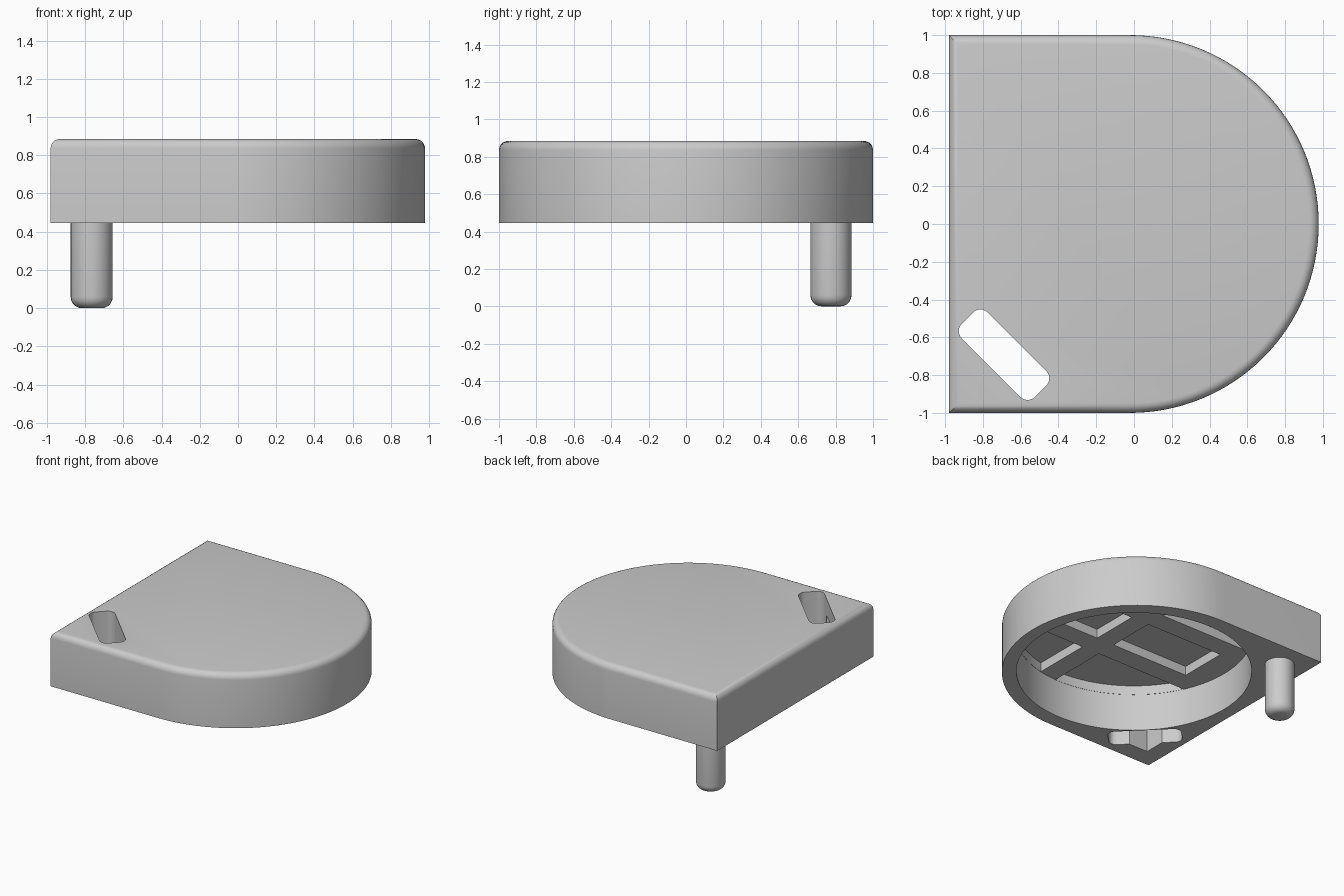
import bpy, bmesh, math
from mathutils import Vector

default = bpy.data.objects.get("Cube")
if default:
    bpy.data.objects.remove(default, do_unlink=True)

GREY = (0.6, 0.6, 0.6, 1)
grey = bpy.data.materials.new("plain grey")
grey.use_nodes = True
grey.diffuse_color = GREY
grey.node_tree.nodes["Principled BSDF"].inputs["Base Color"].default_value = GREY

BASE, TOP = 0.445, 0.885      # underside and top of the housing
FLOOR, CEILING = 0.75, 0.825  # rib faces and pocket ceilings
RECESS = 0.875


def arc(cx, cy, r, start, end, steps):
    angles = [math.radians(start + (end - start) * i / steps) for i in range(steps + 1)]
    return [(cx + r * math.cos(a), cy + r * math.sin(a)) for a in angles]


def extrude(name, outline, z0, z1, bevel=0, bevel_z=None, clips=()):
    """Prism from an outline, optionally clipped by planes and rounded at one end."""
    bm = bmesh.new()
    bm.faces.new([bm.verts.new((x, y, z0)) for x, y in outline])
    for point, normal in clips:
        bmesh.ops.bisect_plane(bm, geom=bm.verts[:] + bm.edges[:] + bm.faces[:],
                               plane_co=point, plane_no=normal, clear_outer=True)
    made = bmesh.ops.extrude_face_region(bm, geom=bm.faces[:])["geom"]
    for v in made:
        if isinstance(v, bmesh.types.BMVert):
            v.co.z = z1
    bmesh.ops.recalc_face_normals(bm, faces=bm.faces[:])
    if bevel:
        rim = [e for e in bm.edges if all(abs(v.co.z - bevel_z) < 1e-4 for v in e.verts)]
        bmesh.ops.bevel(bm, geom=rim, offset=bevel, segments=5, profile=0.5, affect='EDGES')
    mesh = bpy.data.meshes.new(name)
    bm.to_mesh(mesh)
    bm.free()
    mesh.materials.append(grey)
    obj = bpy.data.objects.new(name, mesh)
    bpy.context.collection.objects.link(obj)
    return obj


def activate(obj):
    bpy.ops.object.select_all(action='DESELECT')
    obj.select_set(True)
    bpy.context.view_layer.objects.active = obj


def cut(target, cutter):
    cutter.hide_render = True
    mod = target.modifiers.new("cut", 'BOOLEAN')
    mod.operation, mod.solver, mod.object = 'DIFFERENCE', 'EXACT', cutter
    activate(target)
    bpy.ops.object.modifier_apply(modifier=mod.name)
    bpy.data.objects.remove(cutter, do_unlink=True)


# Housing: flat at one end, half round at the other
outline = arc(-0.022, 0, 1, -90, 90, 64) + [(-0.98, 1), (-0.98, -1)]
housing = extrude("housing", outline, BASE, TOP, 0.05, TOP)

# Round recess in the underside
cut(housing, extrude("recess_cutter", arc(0, 0, RECESS, 0, 357.1875, 127), BASE - 0.1, FLOOR))

# Pockets between the ribs on the recess ceiling: (x range, y range)
columns = [(-1, 0.03), (0.19, 1)]
rows = [(-1, -0.37), (-0.2, 0.2), (0.37, 1)]
for x0, x1 in columns:
    for y0, y1 in rows:
        left = -0.67 if x0 < 0 and y0 == -0.2 else x0
        clips = [((left, 0, 0), (-1, 0, 0)), ((x1, 0, 0), (1, 0, 0)),
                 ((0, y0, 0), (0, -1, 0)), ((0, y1, 0), (0, 1, 0))]
        disc = arc(0, 0, RECESS - 0.002, 0, 357.1875, 127)
        cut(housing, extrude("pocket_cutter", disc, FLOOR - 0.1, CEILING, clips=clips))

# Triangular relief under the corner
cut(housing, extrude("corner_cutter", [(-0.84, -0.85), (-0.5, -0.85), (-0.84, -0.51)],
                     BASE - 0.1, FLOOR))

# Diagonal rounded slot through the whole corner
half_long, half_wide, r = 0.274, 0.097, 0.055
slot = []
for sx, sy, start in [(1, 1, 0), (-1, 1, 90), (-1, -1, 180), (1, -1, 270)]:
    slot += arc(sx * (half_long - r), sy * (half_wide - r), r, start, start + 90, 6)
c = math.sqrt(0.5)
slot = [(-0.688 + c * (x + y), -0.692 + c * (y - x)) for x, y in slot]
cut(housing, extrude("slot_cutter", slot, BASE - 0.1, TOP + 0.1))

# Peg with a rounded foot
peg = extrude("peg", arc(-0.765, 0.775, 0.11, 0, 348.75, 31), 0, BASE + 0.01, 0.06, 0)

for obj in (housing, peg):
    activate(obj)
    bpy.ops.object.shade_smooth_by_angle(angle=math.radians(30))
